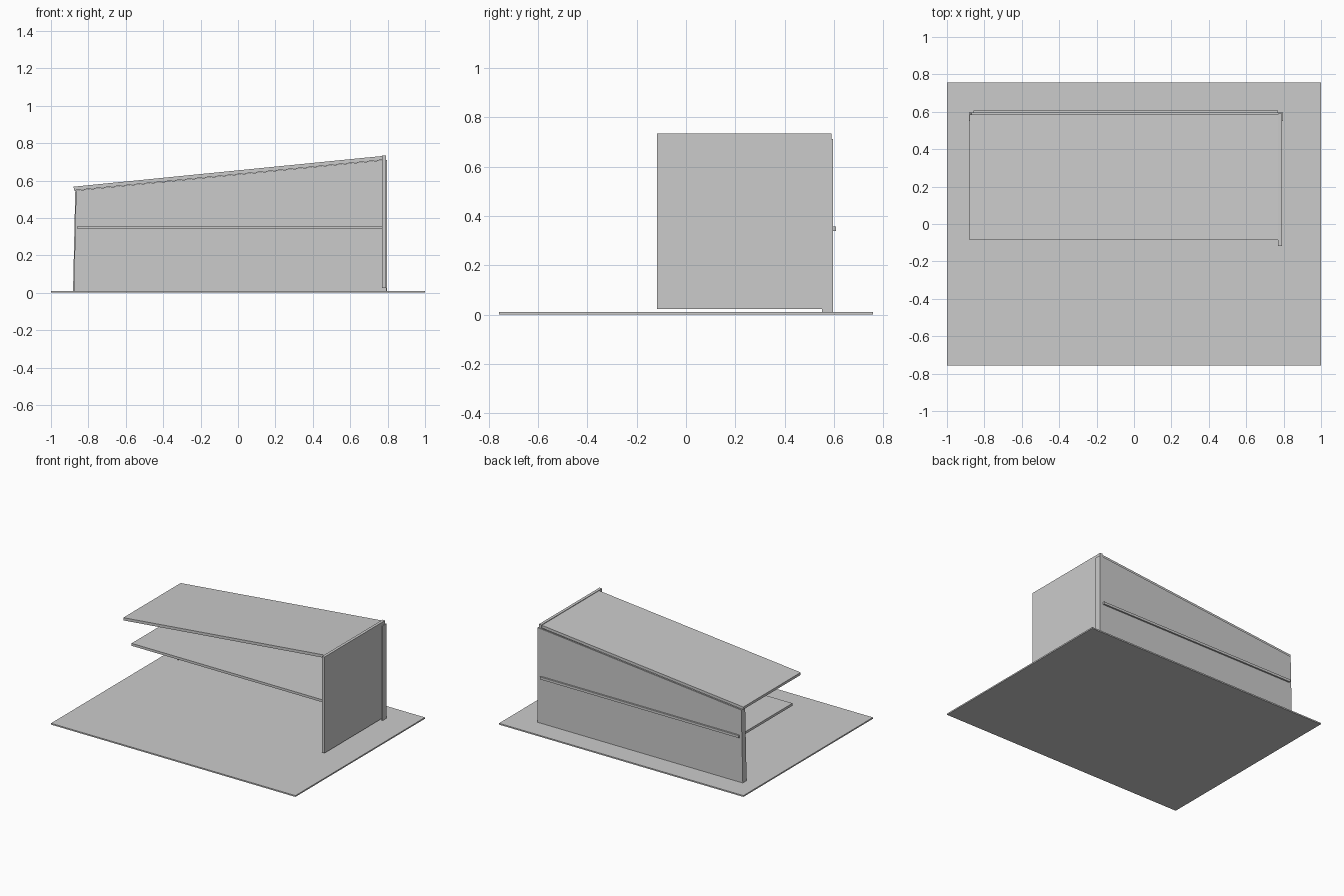
import bpy, bmesh

if "Cube" in bpy.data.objects:
    bpy.data.objects.remove(bpy.data.objects["Cube"])


def extrude(name, pts, vec, make):
    """Flat profile extruded along vec; make maps 2D points to 3D."""
    bm = bmesh.new()
    face = bm.faces.new([bm.verts.new(make(*p)) for p in pts])
    res = bmesh.ops.extrude_face_region(bm, geom=[face])
    moved = [v for v in res["geom"] if isinstance(v, bmesh.types.BMVert)]
    bmesh.ops.translate(bm, vec=vec, verts=moved)
    bmesh.ops.recalc_face_normals(bm, faces=bm.faces)
    mesh = bpy.data.meshes.new(name)
    bm.to_mesh(mesh)
    bm.free()
    ob = bpy.data.objects.new(name, mesh)
    bpy.context.collection.objects.link(ob)
    return ob


def box(name, x0, x1, y0, y1, z0, z1):
    return extrude(name, [(x0, z0), (x1, z0), (x1, z1), (x0, z1)],
                   (0, y1 - y0, 0), lambda x, z: (x, y0, z))


# ground slab
box("base_slab", -1, 1, -0.757, 0.757, 0, 0.01)

# shelf, its back edge pokes through the rear wall
box("shelf", -0.857, 0.77, -0.02, 0.608, 0.34, 0.358)

# upright side wall
box("side_wall", 0.77, 0.791, -0.118, 0.59, 0.024, 0.735)

# sloping roof
extrude("roof", [(-0.877, 0.547), (0.771, 0.71), (0.771, 0.731), (-0.879, 0.567)],
        (0, 0.67, 0), lambda x, z: (x, -0.085, z))

# rear wall: thin sheet with both ends folded forward, sloped top edge
L, R, F, B, t = -0.882, 0.797, 0.551, 0.596, 0.007
rear = extrude("rear_wall",
               [(L, F), (L + t, F), (L + t, B - 0.011), (R - t, B - 0.011),
                (R - t, F), (R, F), (R, B), (L, B)],
               (0, 0, 0.7), lambda x, y: (x, y, 0.01))
for v in rear.data.vertices:
    if v.co.z > 0.5:
        v.co.z = 0.546 + (v.co.x - L) / (R - L) * 0.165
        if v.co.x < 0:
            v.co.x += 0.012
